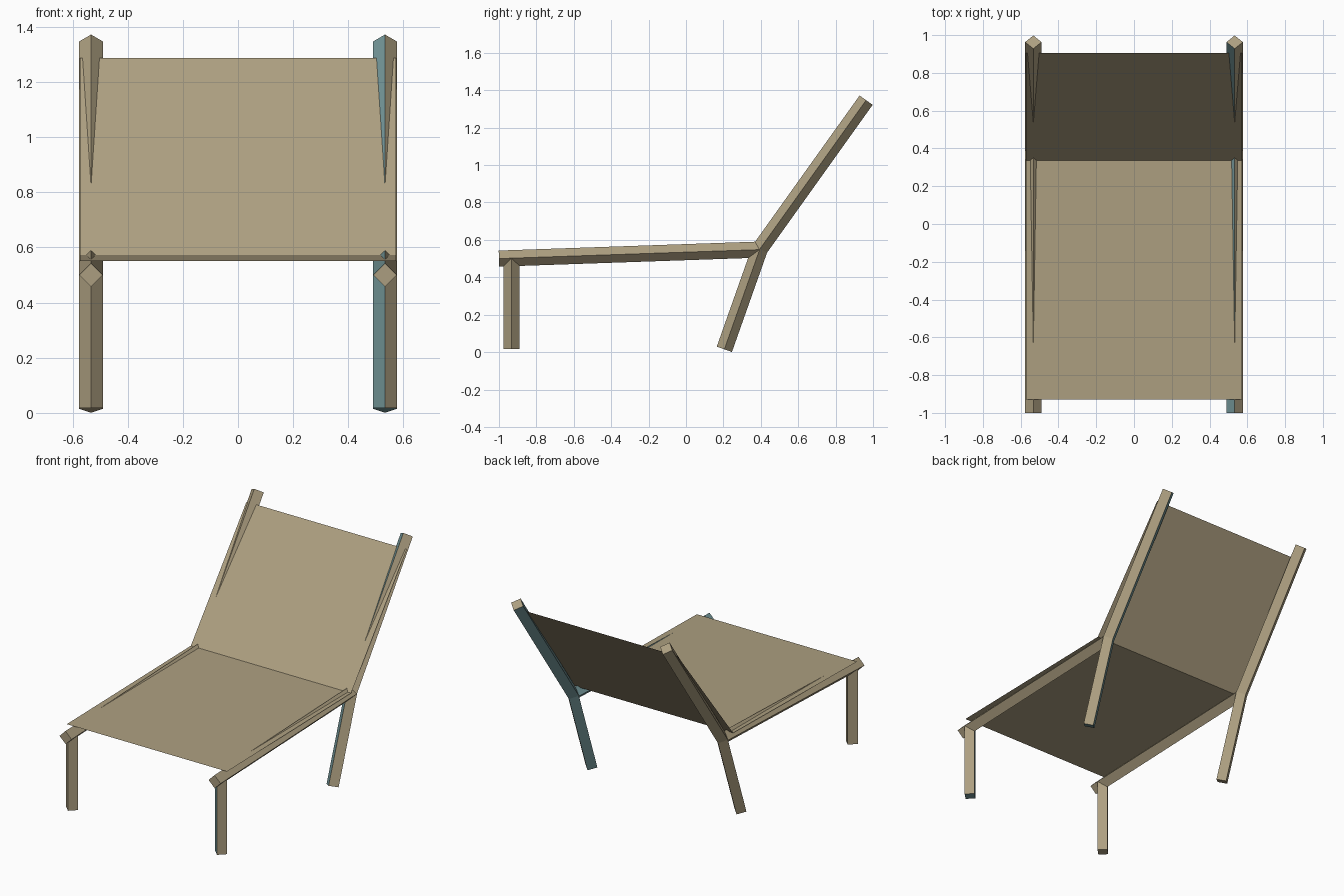
import bpy, bmesh
from mathutils import Vector

if "Cube" in bpy.data.objects:
    bpy.data.objects.remove(bpy.data.objects["Cube"])

RADIUS = 0.043   # half diagonal of the square bars
FRAME_X = 0.533  # side frame position
PANEL_X = 0.573  # half width of the panels


def material(name, color):
    m = bpy.data.materials.new(name)
    m.use_nodes = True
    m.diffuse_color = color
    m.node_tree.nodes["Principled BSDF"].inputs["Base Color"].default_value = color
    return m


tan = material("tan", (0.42, 0.35, 0.22, 1))
teal = material("muted teal", (0.18, 0.32, 0.33, 1))


def finish(name, bm, materials):
    mesh = bpy.data.meshes.new(name)
    bm.to_mesh(mesh)
    bm.free()
    for m in materials:
        mesh.materials.append(m)
    obj = bpy.data.objects.new(name, mesh)
    bpy.context.collection.objects.link(obj)
    return obj


def bar(name, x, path):
    """Square bar on edge, mitred along a path of (y, z) points."""
    pts = [Vector((x, y, z)) for y, z in path]
    dirs = [(b - a).normalized() for a, b in zip(pts, pts[1:])]
    side = Vector((1, 0, 0))
    bm = bmesh.new()
    rings = []
    for i, p in enumerate(pts):
        before, after = dirs[max(i - 1, 0)], dirs[min(i, len(dirs) - 1)]
        tangent = (before + after).normalized()
        up = tangent.cross(side) / tangent.dot(after)
        rings.append([bm.verts.new(p + o * RADIUS) for o in (side, up, -side, -up)])
    for a, b in zip(rings, rings[1:]):
        for k in range(4):
            n = (k + 1) % 4
            bm.faces.new((a[k], a[n], b[n], b[k]))
    bm.faces.new(rings[0])
    bm.faces.new(rings[-1])
    bmesh.ops.recalc_face_normals(bm, faces=bm.faces)
    # Inner faces and feet of the left frame are teal
    if x > 0:
        for f in bm.faces:
            f.normal_update()
            if f.normal.x < -0.1 or f.normal.z < -0.9:
                f.material_index = 1
    finish(name, bm, (tan, teal))


def panel(name, near, far):
    """Thin sling sheet between two (y, z) edges."""
    bm = bmesh.new()
    corners = [(-PANEL_X, *near), (PANEL_X, *near), (PANEL_X, *far), (-PANEL_X, *far)]
    bm.faces.new([bm.verts.new(c) for c in corners])
    finish(name, bm, (tan,))


# Side frames
for label, x in (("left", FRAME_X), ("right", -FRAME_X)):
    bar(label + "_front_leg", x, [(-0.933, 0.018), (-0.933, 0.5)])
    bar(label + "_seat_rail", x, [(-1.0, 0.5), (0.39, 0.548)])
    bar(label + "_back_post", x, [(0.205, 0.015), (0.395, 0.552), (0.963, 1.347)])

# Seat and backrest sheets
panel("seat", (-0.93, 0.55), (0.337, 0.573))
panel("backrest", (0.337, 0.573), (0.905, 1.287))
